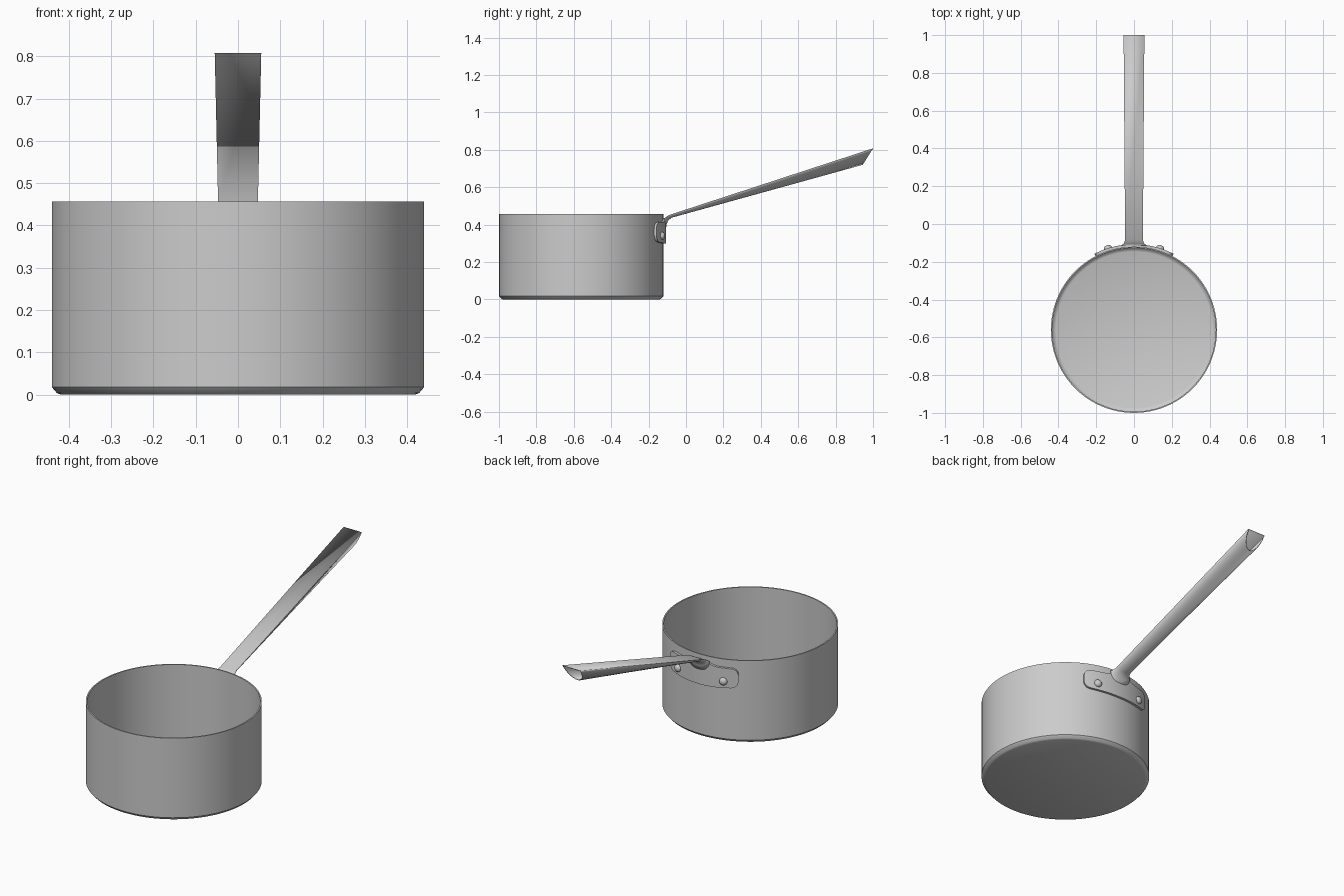
import bpy, bmesh
from math import sin, cos, pi, sqrt
from mathutils import Vector, Matrix

if "Cube" in bpy.data.objects:
    bpy.data.objects.remove(bpy.data.objects["Cube"])

CY = -0.56      # pan centre in y
R = 0.44        # pan outer radius


def finish(name, bm, angle=0.6):
    bmesh.ops.recalc_face_normals(bm, faces=bm.faces)
    me = bpy.data.meshes.new(name)
    bm.to_mesh(me)
    bm.free()
    ob = bpy.data.objects.new(name, me)
    bpy.context.collection.objects.link(ob)
    bpy.ops.object.select_all(action='DESELECT')
    bpy.context.view_layer.objects.active = ob
    ob.select_set(True)
    bpy.ops.object.shade_smooth_by_angle(angle=angle)
    return ob


def bridge(bm, a, b, closed=True):
    n = len(a)
    for i in range(n if closed else n - 1):
        j = (i + 1) % n
        bm.faces.new((a[i], a[j], b[j], b[i]))


# Pan body: thin lathed wall with a small bevel at the base
bm = bmesh.new()
N = 96
profile = [(0.418, 0), (0.428, 0.004), (0.44, 0.018), (R, 0.457),
           (0.433, 0.457), (0.433, 0.022), (0.424, 0.012), (0.414, 0.008)]
rings = [[bm.verts.new((r * sin(2 * pi * i / N), CY + r * cos(2 * pi * i / N), z))
          for i in range(N)] for r, z in profile]
for a, b in zip(rings, rings[1:]):
    bridge(bm, a, b)
bm.faces.new(rings[0])
bm.faces.new(rings[-1])
finish("pan_body", bm)

# Mounting plate: rounded strap wrapped round the wall, rising towards the handle
bm = bmesh.new()
A, RC, M = 0.48, 0.035, 8
corner = [A - RC / 0.45 * (1 - sin(k * pi / 12)) for k in range(7)]
inner = [(A - RC / 0.45) * k / 14 for k in range(14)]
half = inner + corner
angles = [-t for t in reversed(half[1:])] + half
layers = []
for r in (R - 0.002, R + 0.013):
    grid = []
    for t in angles:
        over = max(0, abs(t) - (A - RC / 0.45)) * 0.45
        inset = RC - sqrt(max(0, RC * RC - over * over))
        lo = 0.298 + 0.012 * (t / A) ** 2 + inset
        hi = 0.413 + 0.022 * max(0, cos(min(abs(t) / 0.26, 1) * pi / 2)) ** 2 - inset
        grid.append([bm.verts.new((r * sin(t), CY + r * cos(t), lo + (hi - lo) * k / M))
                     for k in range(M + 1)])
    for a, b in zip(grid, grid[1:]):
        bridge(bm, a, b, False)
    layers.append(grid)
loops = [[c[0] for c in g] + g[-1][1:] + [c[-1] for c in reversed(g[:-1])] + g[0][-2:0:-1]
         for g in layers]
bridge(bm, *loops)
finish("mounting_plate", bm)

# Handle: hollow, flat-topped half-round tube flaring into the plate
# each station: top point (y, z), bottom point (y, z), half width
stations = [((-0.112, 0.437), (-0.108, 0.375), 0.066),
            ((-0.106, 0.442), (-0.103, 0.402), 0.056),
            ((-0.096, 0.448), (-0.095, 0.422), 0.050),
            ((-0.080, 0.455), (-0.078, 0.437), 0.047),
            ((1.0, 0.808), (0.945, 0.720), 0.055)]
bm = bmesh.new()
rings = []
for (ty, tz), (by, bz), w in stations:
    ring = []
    for i in range(21):
        a = pi * i / 20
        d = sin(a)
        ring.append(bm.verts.new((w * cos(a), ty + (by - ty) * d, tz + (bz - tz) * d)))
    rings.append(ring)
for a, b in zip(rings, rings[1:]):
    bridge(bm, a, b)
handle = finish("handle", bm, 0.7)
sol = handle.modifiers.new("wall", 'SOLIDIFY')
sol.thickness = 0.004
sol.offset = -1

# Rivets: low domes on the plate
for side, name in ((-1, "rivet_left"), (1, "rivet_right")):
    t = side * 0.31
    bm = bmesh.new()
    bmesh.ops.create_uvsphere(bm, u_segments=20, v_segments=12, radius=0.021)
    n = Vector((sin(t), cos(t), 0))
    mat = (Matrix.Translation(Vector((0, CY, 0.34)) + n * (R + 0.014))
           @ n.to_track_quat('Z', 'Y').to_matrix().to_4x4()
           @ Matrix.Diagonal((1, 1, 0.75, 1)))
    bmesh.ops.transform(bm, matrix=mat, verts=bm.verts)
    finish(name, bm)
